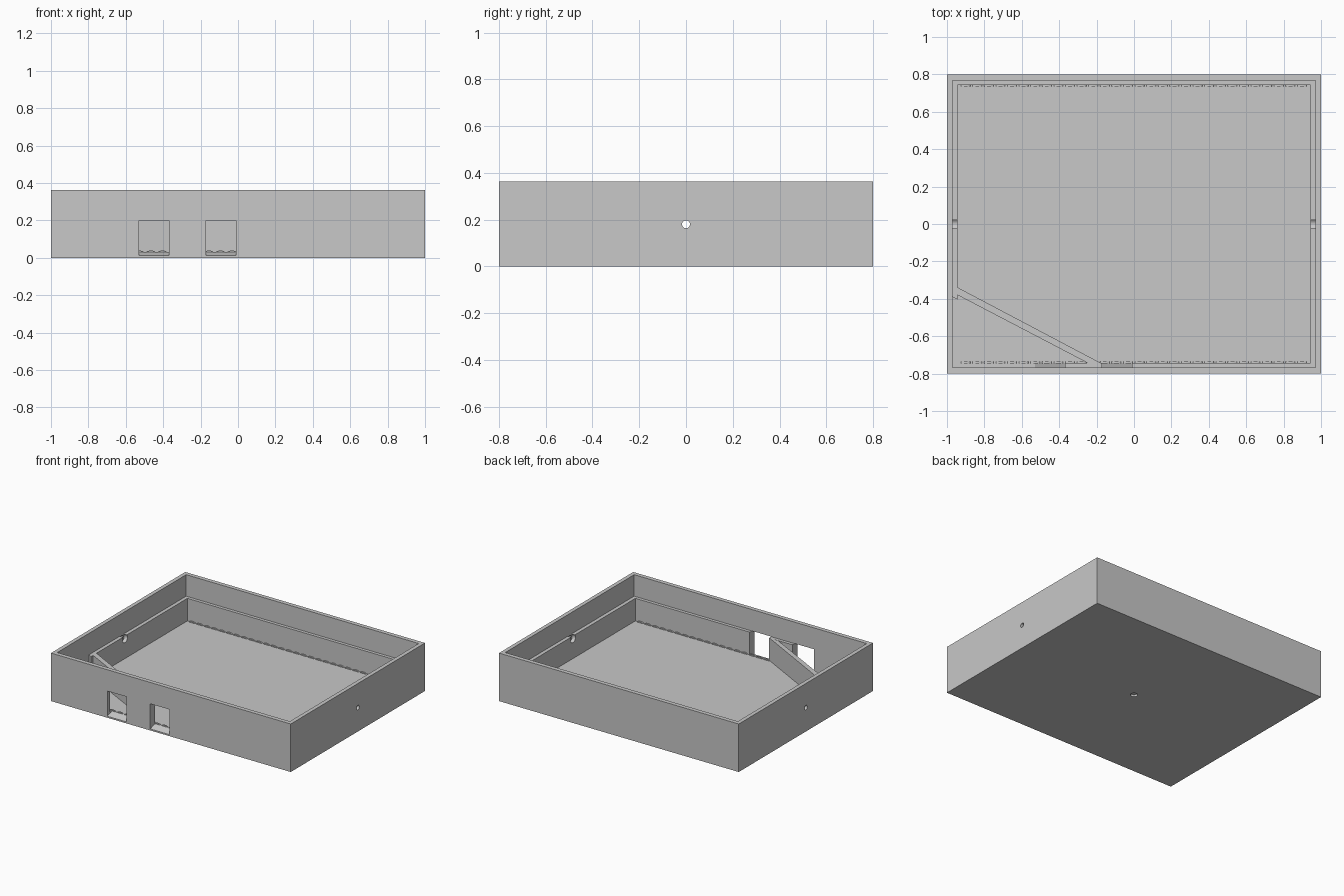
import bpy, bmesh, math
from mathutils import Matrix

cube = bpy.data.objects.get("Cube")
if cube:
    bpy.data.objects.remove(cube, do_unlink=True)

grey = bpy.data.materials.new("plain_grey")
grey.use_nodes = True
color = (0.58, 0.58, 0.58, 1)
grey.diffuse_color = color
grey.node_tree.nodes["Principled BSDF"].inputs["Base Color"].default_value = color

LEDGE, FLOOR, TOP = 0.2, 0.03, 0.362


def finish(name, bm):
    bmesh.ops.recalc_face_normals(bm, faces=bm.faces)
    mesh = bpy.data.meshes.new(name)
    bm.to_mesh(mesh)
    bm.free()
    mesh.materials.append(grey)
    ob = bpy.data.objects.new(name, mesh)
    bpy.context.collection.objects.link(ob)
    return ob


def prism(name, points, depth):
    """Extrude a 3D outline along a vector."""
    bm = bmesh.new()
    face = bm.faces.new([bm.verts.new(p) for p in points])
    new = bmesh.ops.extrude_face_region(bm, geom=[face])["geom"]
    bmesh.ops.translate(bm, vec=depth, verts=[v for v in new if isinstance(v, bmesh.types.BMVert)])
    return finish(name, bm)


def slab(name, outline, z0, z1):
    return prism(name, [(x, y, z0) for x, y in outline], (0, 0, z1 - z0))


def box(name, x, y, z0, z1):
    return slab(name, [(-x, -y), (x, -y), (x, y), (-x, y)], z0, z1)


def rod(name, radius, length, center, axis="X"):
    bm = bmesh.new()
    bmesh.ops.create_cone(bm, cap_ends=True, segments=32, radius1=radius, radius2=radius, depth=length)
    if axis == "X":
        bmesh.ops.rotate(bm, matrix=Matrix.Rotation(math.pi / 2, 3, "Y"), verts=bm.verts)
    bmesh.ops.translate(bm, vec=center, verts=bm.verts)
    return finish(name, bm)


# Tray body and the cavities, doorways and holes cut from it
tray = box("tray", 1, 0.8, 0, TOP)
cutters = [
    box("upper_cavity", 0.97, 0.768, LEDGE, 0.5),
    box("lower_cavity", 0.943, 0.744, FLOOR, 0.48),
    slab("corner_pocket", [(-0.97, -0.768), (-0.45, -0.768), (-0.45, -0.66), (-0.97, -0.39)], FLOOR, 0.46),
]
# Doorways with a sloping sill
for x in (-0.53, -0.172):
    profile = [(-0.82, 0.005), (-0.744, FLOOR), (-0.7, FLOOR), (-0.7, LEDGE + 0.001), (-0.82, LEDGE + 0.001)]
    cutters.append(prism("doorway", [(x, y, z) for y, z in profile], (0.162, 0, 0)))
# Side holes, wider through the inner wall
cutters.append(rod("side_hole", 0.017, 2.2, (0, 0, 0.18)))
for side in (-1, 1):
    cutters.append(rod("wide_hole", 0.03, 0.05, (side * 0.945, 0, 0.18)))
cutters.append(rod("bottom_dimple", 0.025, 0.03, (0, 0, 0), "Z"))

for cutter in cutters:
    mod = tray.modifiers.new(cutter.name, "BOOLEAN")
    mod.operation = "DIFFERENCE"
    mod.solver = "EXACT"
    mod.object = cutter
    cutter.hide_render = True
    cutter.hide_viewport = True
    cutter.display_type = "WIRE"
bpy.context.view_layer.update()
baked = bpy.data.meshes.new_from_object(tray.evaluated_get(bpy.context.evaluated_depsgraph_get()))
tray.modifiers.clear()
tray.data = baked
for cutter in cutters:
    bpy.data.objects.remove(cutter, do_unlink=True)

# Diagonal wall across the front corner
slab("diagonal_wall", [(-0.945, -0.338), (-0.945, -0.379), (-0.25, -0.742), (-0.172, -0.746)], FLOOR - 0.005, LEDGE)

# Shallow scallops along the front and back edges of the floor
bm = bmesh.new()
for side in (-1, 1):
    for i in range(30):
        x = -0.9 + i * 0.062
        arc = [(x + 0.025 * math.cos(a), FLOOR + 0.009 * math.sin(a))
               for a in (math.pi * k / 6 for k in range(7))]
        near, far = [[bm.verts.new((px, side * y, pz)) for px, pz in arc] for y in (0.735, 0.745)]
        bm.faces.new(near)
        bm.faces.new(far)
        for k in range(7):
            j = (k + 1) % 7
            bm.faces.new((near[k], near[j], far[j], far[k]))
finish("floor_scallops", bm)
